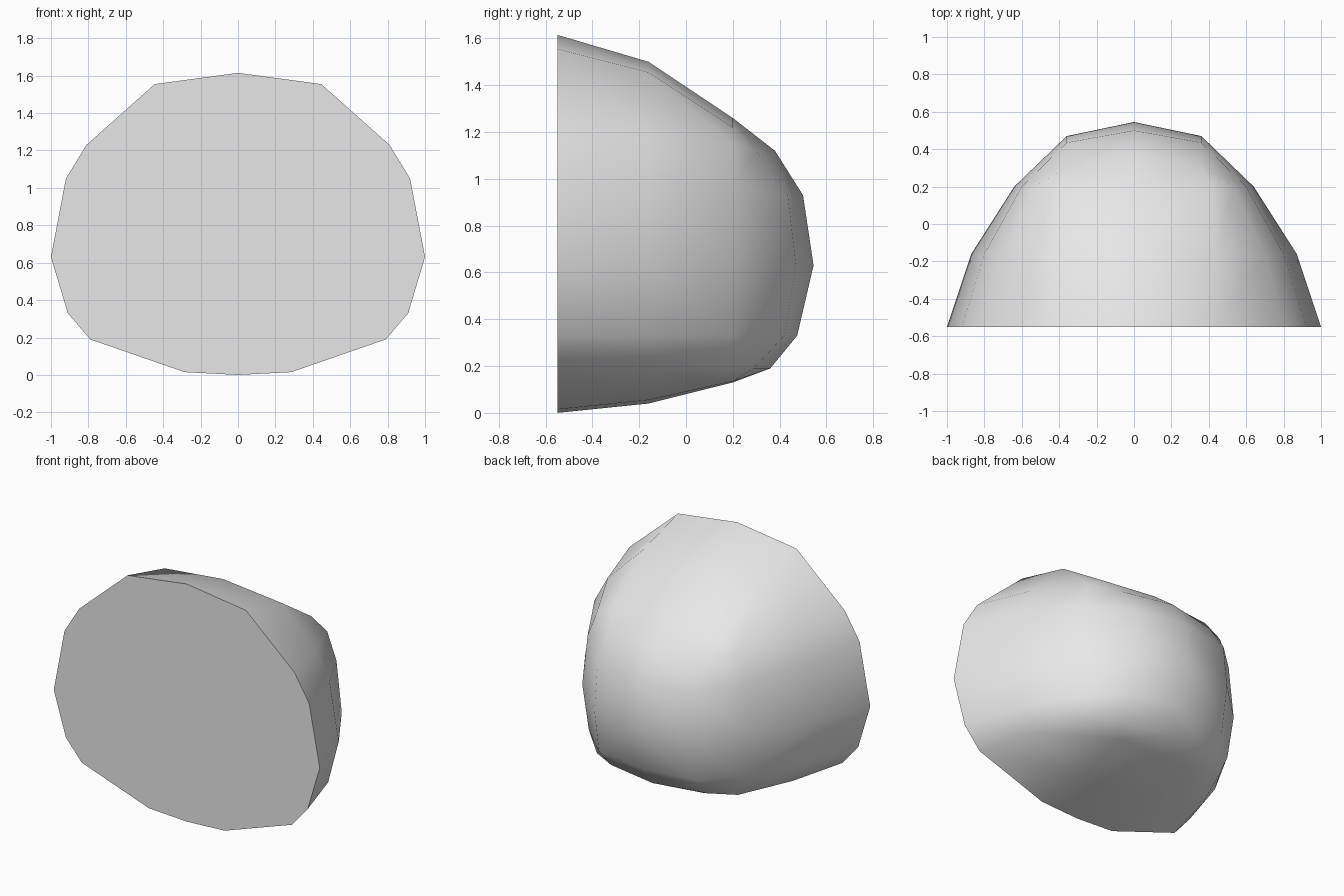
import bpy
import bmesh
from mathutils import Vector

default = bpy.data.objects.get("Cube")
if default:
    bpy.data.objects.remove(default, do_unlink=True)


def make_material(name, colour):
    mat = bpy.data.materials.new(name)
    mat.use_nodes = True
    mat.diffuse_color = colour
    mat.node_tree.nodes["Principled BSDF"].inputs["Base Color"].default_value = colour
    return mat


# Half outlines (x, z) from top centre down to bottom centre, each at one depth y
OUTLINES = [
    (-0.55, [(0, 1.615), (0.445, 1.555), (0.81, 1.23), (0.92, 1.05), (1, 0.63),
             (0.91, 0.33), (0.79, 0.19), (0.285, 0.015), (0, 0)]),
    (-0.16, [(0, 1.5), (0.44, 1.455), (0.7, 1.2), (0.8, 1.02), (0.87, 0.63),
             (0.79, 0.33), (0.69, 0.19), (0.28, 0.055), (0, 0.04)]),
    (0.2, [(0, 1.26), (0.41, 1.22), (0.53, 1.15), (0.6, 0.97), (0.64, 0.63),
           (0.59, 0.33), (0.53, 0.19), (0.28, 0.135), (0, 0.13)]),
]
# Rounded end: height z, depth on the centre line, depth on the side column
END_ROWS = [(1.12, 0.38, 0.3), (0.93, 0.5, 0.435), (0.63, 0.545, 0.47),
            (0.33, 0.475, 0.42), (0.19, 0.36, 0.29)]
COLUMN_X = 0.36


def build_shell(name, mat):
    bm = bmesh.new()
    rings = [[bm.verts.new((x, y, z)) for x, z in pts] for y, pts in OUTLINES]
    centre = [bm.verts.new((0, yc, z)) for z, yc, ys in END_ROWS]
    side = [bm.verts.new((COLUMN_X, ys, z)) for z, yc, ys in END_ROWS]

    # Flat front cap
    cap = bm.faces.new(rings[0])

    # Side walls between neighbouring outlines
    for a, b in zip(rings, rings[1:]):
        for i in range(len(a) - 1):
            bm.faces.new((a[i], a[i + 1], b[i + 1], b[i]))

    # Domed end: a grid whose corners are triangles
    rim = rings[-1]
    bm.faces.new((rim[0], rim[1], side[0], centre[0]))
    bm.faces.new((rim[1], rim[2], side[0]))
    for j in range(len(side) - 1):
        bm.faces.new((side[j], rim[j + 2], rim[j + 3], side[j + 1]))
        bm.faces.new((centre[j], side[j], side[j + 1], centre[j + 1]))
    bm.faces.new((side[-1], rim[-3], rim[-2]))
    bm.faces.new((centre[-1], side[-1], rim[-2], rim[-1]))

    # Point every face outwards; smooth all but the cap and keep its rim crisp
    bm.normal_update()
    middle = Vector((0, -0.2, 0.75))
    for face in bm.faces:
        if face.normal.dot(face.calc_center_median() - middle) < 0:
            face.normal_flip()
        face.smooth = face is not cap
    for edge in cap.edges:
        edge.smooth = False

    mesh = bpy.data.meshes.new(name)
    bm.to_mesh(mesh)
    bm.free()
    mesh.materials.append(mat)
    obj = bpy.data.objects.new(name, mesh)
    bpy.context.collection.objects.link(obj)

    # Mirror the half across the centre plane
    mirror = obj.modifiers.new("Mirror", 'MIRROR')
    mirror.use_clip = True
    mirror.merge_threshold = 0.001
    return obj


build_shell("domed_shell", make_material("light grey", (0.8, 0.8, 0.8, 1)))
